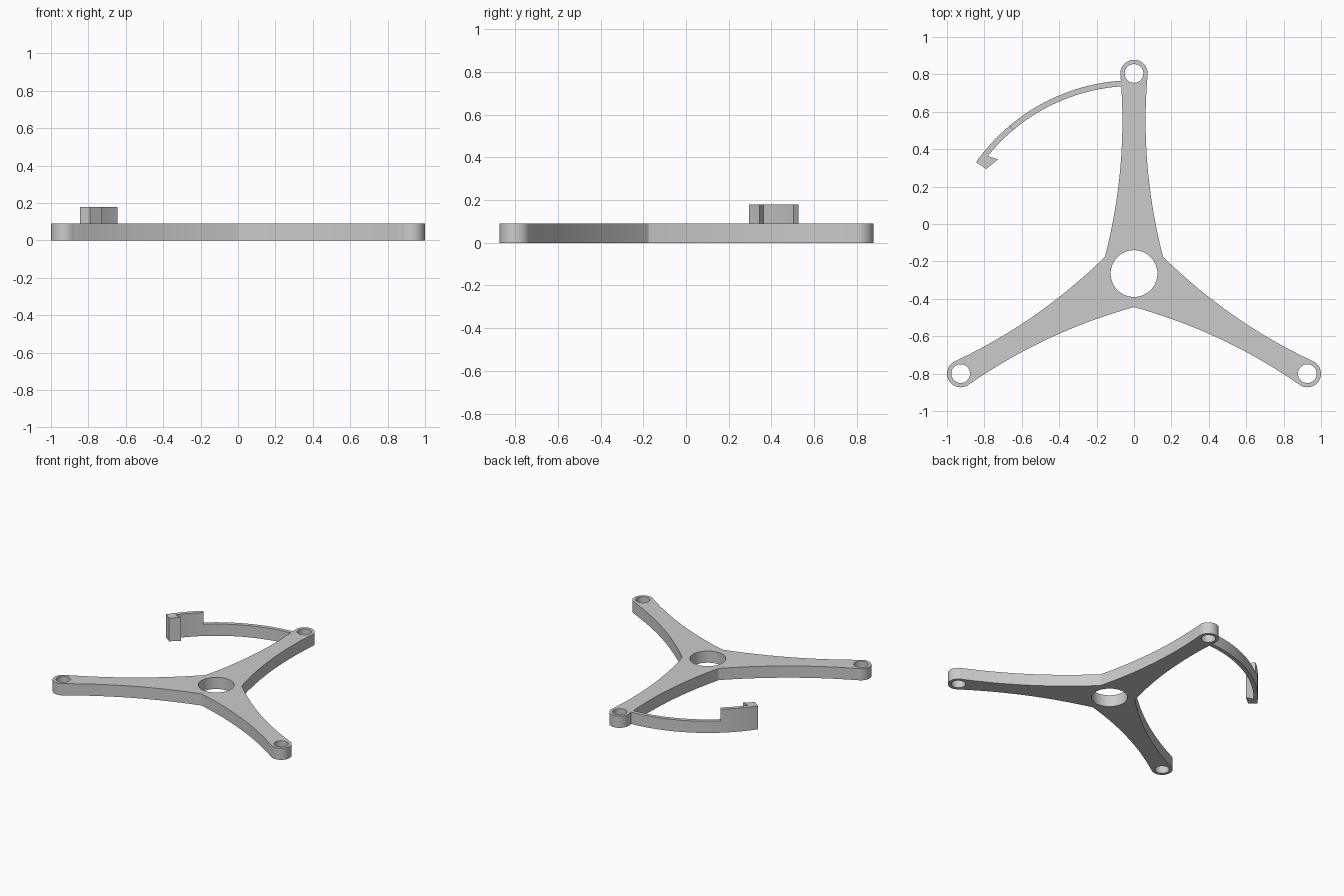
import bpy
import bmesh
from math import sin, cos, radians
from mathutils import Vector, Matrix

if "Cube" in bpy.data.objects:
    bpy.data.objects.remove(bpy.data.objects["Cube"])

HUB = Vector((0, -0.265))
THICK = 0.09
REACH = 1.07          # hub centre to the hole at an arm tip
TIP_R = 0.073

grey = bpy.data.materials.new("light grey")
grey.use_nodes = True
grey.diffuse_color = (0.6, 0.6, 0.6, 1)
grey.node_tree.nodes["Principled BSDF"].inputs["Base Color"].default_value = (0.6, 0.6, 0.6, 1)


def arc(radius, start, end, steps, centre=(0, 0)):
    """Points on an arc, angles in degrees."""
    angles = [radians(start + (end - start) * i / steps) for i in range(steps + 1)]
    return [Vector((centre[0] + radius * cos(a), centre[1] + radius * sin(a))) for a in angles]


def plate(name, loops, height):
    """Extrude closed outlines (the first is the border, the rest are holes) up from the floor."""
    curve = bpy.data.curves.new(name + " outline", "CURVE")
    curve.dimensions = "2D"
    curve.fill_mode = "BOTH"
    curve.extrude = height / 2
    for loop in loops:
        spline = curve.splines.new("POLY")
        spline.points.add(len(loop) - 1)
        for point, p in zip(spline.points, loop):
            point.co = (p.x + HUB.x, p.y + HUB.y, 0, 1)
        spline.use_cyclic_u = True
    helper = bpy.data.objects.new(name + " helper", curve)
    bpy.context.collection.objects.link(helper)
    graph = bpy.context.evaluated_depsgraph_get()
    mesh = bpy.data.meshes.new_from_object(helper.evaluated_get(graph))
    bpy.data.objects.remove(helper)

    bm = bmesh.new()
    bm.from_mesh(mesh)
    bmesh.ops.translate(bm, verts=bm.verts, vec=(0, 0, height / 2))
    bmesh.ops.remove_doubles(bm, verts=bm.verts, dist=0.0002)
    bmesh.ops.recalc_face_normals(bm, faces=bm.faces)
    bm.to_mesh(mesh)
    bm.free()
    mesh.materials.clear()
    mesh.materials.append(grey)
    mesh.name = name
    obj = bpy.data.objects.new(name, mesh)
    bpy.context.collection.objects.link(obj)
    bpy.ops.object.select_all(action="DESELECT")
    obj.select_set(True)
    bpy.context.view_layer.objects.active = obj
    bpy.ops.object.shade_smooth_by_angle(angle=radians(25))
    return obj


# Three-armed frame: waisted arms with rounded tips around a hub hole
def half_width(d):
    return 0.062 + (d - 0.815) ** 2 / 5.65


steps = 24
stations = [0.09 + (1.045 - 0.09) * i / steps for i in range(steps + 1)]
right_edge = [Vector((half_width(d), d)) for d in stations]
left_edge = [Vector((-p.x, p.y)) for p in reversed(right_edge)]
tip = arc(TIP_R, -14, 194, 28, (0, REACH))
arm = right_edge + tip + left_edge[:-1]

border, holes = [], [arc(0.125, 0, 360, 64)[:-1]]
tip_hole = arc(0.05, 0, 360, 40, (0, REACH))[:-1]
for k in range(3):
    turn = Matrix.Rotation(radians(120 * k), 2)
    border += [turn @ p for p in arm]
    holes.append([turn @ p for p in tip_hole])
plate("three_arm_frame", [border] + holes, THICK)

# Thin curved spring arm, concentric with the hub
OUTER, INNER = 1.033, 1.003
plate("spring_arm", [arc(OUTER, 93.8, 130, 28) + arc(INNER, 130, 93.8, 28)], THICK)

# Taller catch at the free end with its barbed hook
barb = [Vector((-0.791, 0.294)) - HUB, Vector((-0.727, 0.345)) - HUB]
plate("catch_hook", [arc(OUTER, 130, 144.8, 12) + barb + arc(INNER, 141.2, 130, 10)], 2 * THICK)
